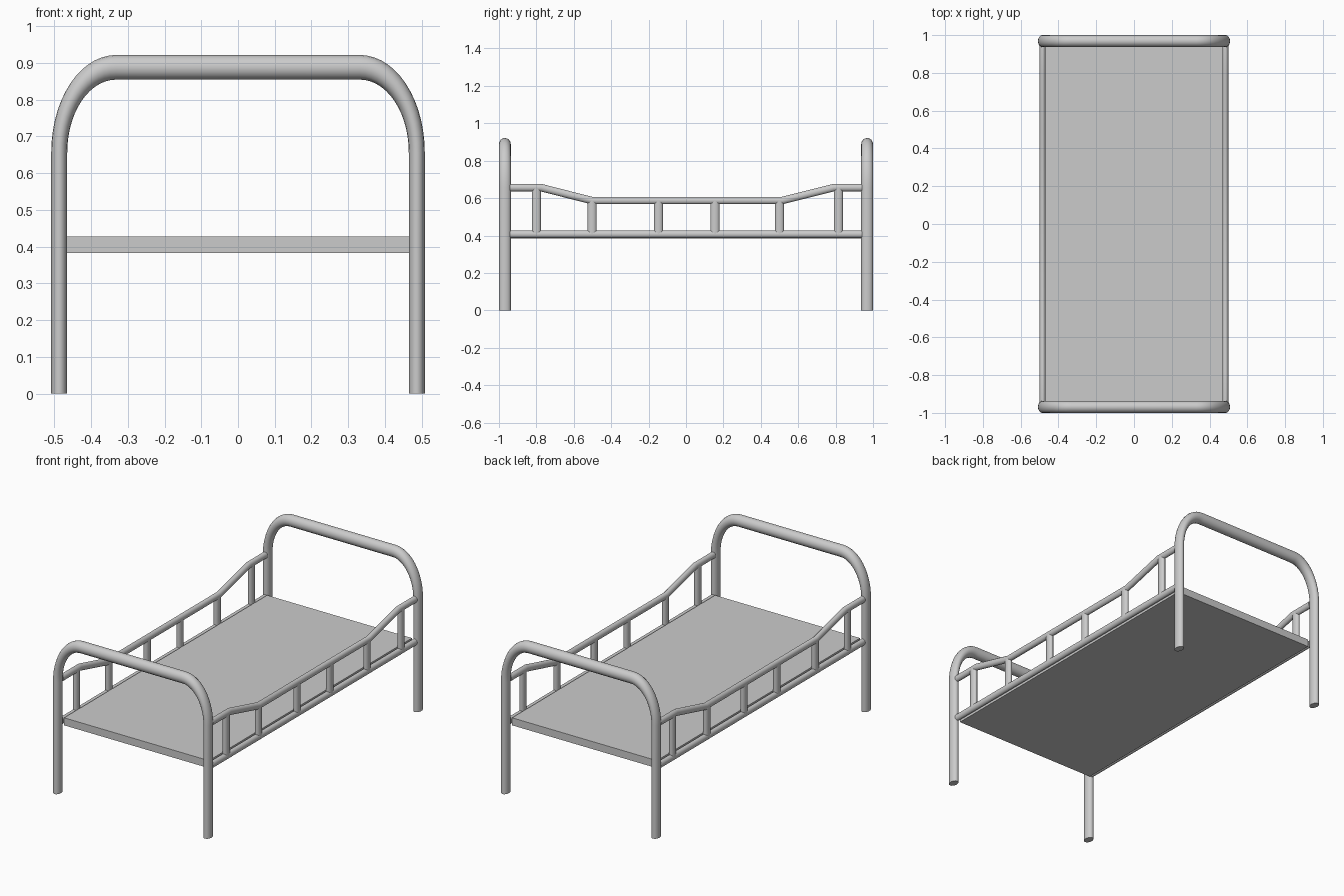
import bpy
import math

if "Cube" in bpy.data.objects:
    bpy.data.objects.remove(bpy.data.objects["Cube"])


def tube(name, points, radius, scale=(1, 1, 1)):
    """Round tube through points, squashed to an oval by scale."""
    curve = bpy.data.curves.new(name, 'CURVE')
    curve.dimensions = '3D'
    curve.bevel_depth = radius
    curve.bevel_resolution = 6
    curve.use_fill_caps = True
    spline = curve.splines.new('POLY')
    spline.points.add(len(points) - 1)
    for sp, p in zip(spline.points, points):
        sp.co = (*[c / s for c, s in zip(p, scale)], 1)
    obj = bpy.data.objects.new(name, curve)
    obj.scale = scale
    bpy.context.collection.objects.link(obj)
    bpy.ops.object.select_all(action='DESELECT')
    obj.select_set(True)
    bpy.context.view_layer.objects.active = obj
    bpy.ops.object.convert(target='MESH')
    bpy.ops.object.transform_apply(location=False, rotation=False, scale=True)
    bpy.ops.object.shade_smooth_by_angle(angle=math.radians(35))
    return obj


# Arched end frames: legs and top bar in one bent tube
LEG_X, TOP_Z = 0.4865, 0.888
BEND_X, BEND_Z = 0.155, 0.232
STEPS = 14
right_half = [(LEG_X, 0.0)]
for i in range(STEPS + 1):
    a = math.pi / 2 * i / STEPS
    right_half.append((LEG_X - BEND_X + BEND_X * math.cos(a),
                       TOP_Z - BEND_Z + BEND_Z * math.sin(a)))
arch = right_half + [(-x, z) for x, z in reversed(right_half)]
for name, y in (("foot_frame", -0.9685), ("head_frame", 0.9685)):
    frame = tube(name, [(x, 0, z) for x, z in arch], 0.0335, (0.65, 0.945, 1))
    frame.location.y = y

# Mattress deck
bpy.ops.mesh.primitive_cube_add(size=1, location=(0, 0, 0.405))
deck = bpy.context.object
deck.name = "deck"
deck.scale = (0.936, 1.875, 0.044)
bpy.ops.object.transform_apply(location=False, rotation=False, scale=True)

# Side rails and posts
RAIL_X, END_Y = 0.484, 0.942
HIGH, LOW = 0.656, 0.587
upper = [(-END_Y, HIGH), (-0.775, HIGH), (-0.505, LOW),
         (0.515, LOW), (0.79, HIGH), (END_Y, HIGH)]
posts = [(-0.80, HIGH), (-0.502, LOW), (-0.147, LOW),
         (0.155, LOW), (0.50, LOW), (0.815, HIGH)]
for side, x in (("left", -RAIL_X), ("right", RAIL_X)):
    oval = (0.8, 1, 1)
    tube(f"{side}_lower_rail", [(x, -END_Y, 0.407), (x, END_Y, 0.407)], 0.02, oval)
    tube(f"{side}_upper_rail", [(x, y, z) for y, z in upper], 0.02, oval)
    for n, (y, z) in enumerate(posts, 1):
        tube(f"{side}_post_{n}", [(x, y, 0.407), (x, y, z)], 0.0242, (0.66, 1, 1))
